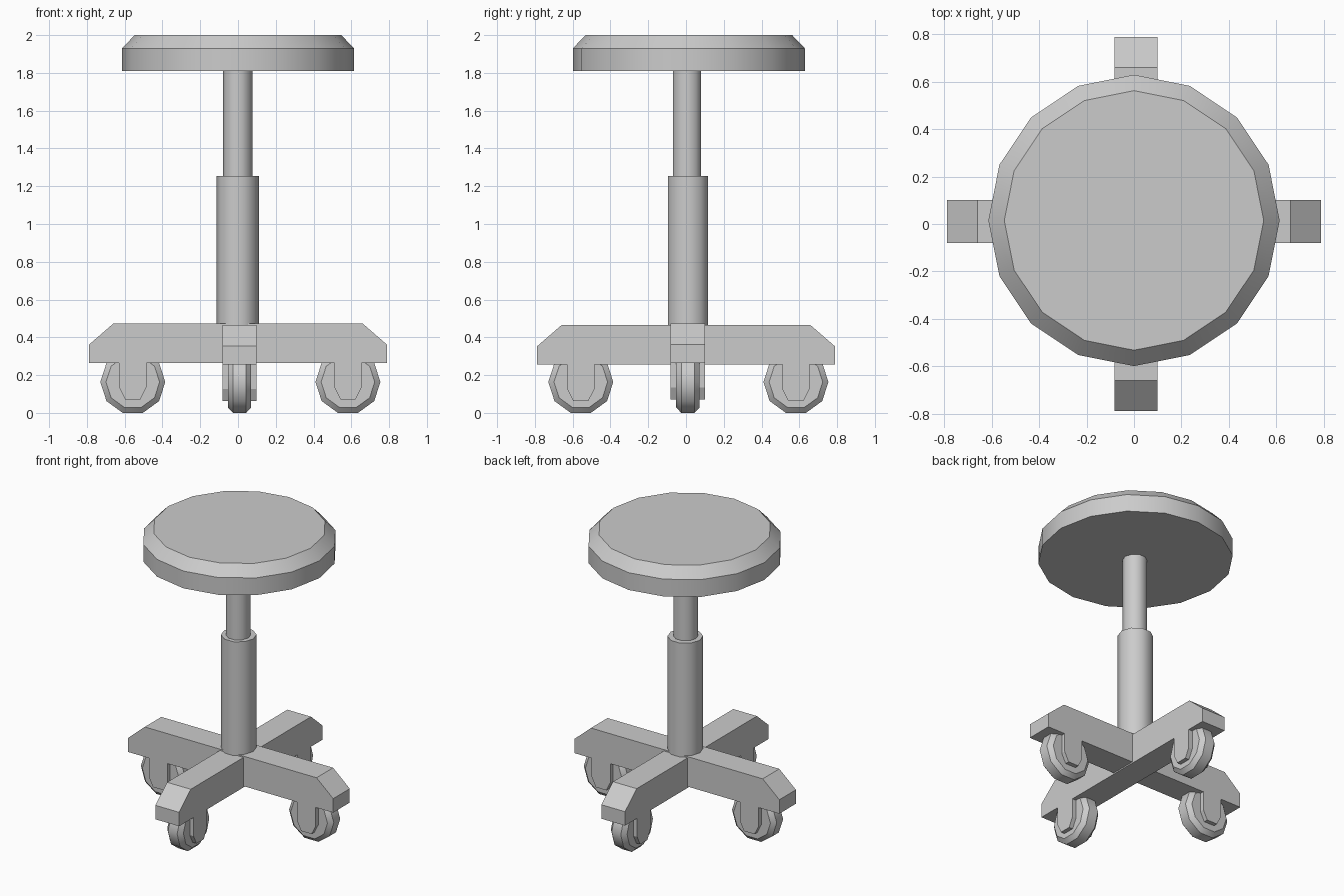
import bpy, bmesh, math
from mathutils import Matrix

if "Cube" in bpy.data.objects:
    bpy.data.objects.remove(bpy.data.objects["Cube"])


def finish(name, bm, smooth=None):
    bmesh.ops.recalc_face_normals(bm, faces=bm.faces)
    me = bpy.data.meshes.new(name)
    bm.to_mesh(me)
    bm.free()
    ob = bpy.data.objects.new(name, me)
    bpy.context.collection.objects.link(ob)
    if smooth:
        bpy.ops.object.select_all(action='DESELECT')
        bpy.context.view_layer.objects.active = ob
        ob.select_set(True)
        bpy.ops.object.shade_smooth_by_angle(angle=math.radians(smooth))
    return ob


def lathe(name, rings, sides, matrix, smooth=40):
    """Closed solid from (radius, height) rings around local z."""
    bm = bmesh.new()
    loops = [[bm.verts.new((r * math.cos(2 * math.pi * i / sides),
                            r * math.sin(2 * math.pi * i / sides), z))
              for i in range(sides)] for r, z in rings]
    for a, b in zip(loops, loops[1:]):
        for i in range(sides):
            j = (i + 1) % sides
            bm.faces.new((a[i], a[j], b[j], b[i]))
    bm.faces.new(loops[0])
    bm.faces.new(loops[-1])
    bm.transform(matrix)
    return finish(name, bm, smooth)


def plate(name, profile, y0, y1, matrix):
    """XZ profile extruded from y0 to y1."""
    bm = bmesh.new()
    face = bm.faces.new([bm.verts.new((x, y0, z)) for x, z in profile])
    geo = bmesh.ops.extrude_face_region(bm, geom=[face])['geom']
    bmesh.ops.translate(bm, vec=(0, y1 - y0, 0),
                        verts=[v for v in geo if isinstance(v, bmesh.types.BMVert)])
    bm.transform(matrix)
    return finish(name, bm)


# seat and telescoping column
lathe("seat", [(0.614, 1.81), (0.614, 1.93), (0.547, 2.0)], 16,
      Matrix.Translation((0, 0.015, 0)))
lathe("piston", [(0.078, 1.2), (0.078, 1.82)], 10, Matrix.Translation((-0.002, 0.006, 0)))
lathe("column", [(0.112, 0.46), (0.112, 1.255)], 10, Matrix.Translation((-0.002, 0.011, 0)))

ARM = [(-0.788, 0.265), (0.788, 0.265), (0.788, 0.362), (0.66, 0.473),
       (-0.66, 0.473), (-0.788, 0.362)]
FORK = [(-0.072, 0.275), (-0.072, 0.135), (-0.04, 0.072),
        (0.04, 0.072), (0.072, 0.135), (0.072, 0.275)]
WHEEL = [(0.142, -0.062), (0.172, -0.035), (0.172, 0.035), (0.142, 0.062)]

# crossed base arms, each with a caster near both ends
for label, frame in (
        ("side", Matrix.Translation((0, 0.01, 0))),
        ("depth", Matrix.Translation((0.008, 0, -0.009)) @ Matrix.Rotation(math.pi / 2, 4, 'Z'))):
    plate(label + "_arm", ARM, -0.091, 0.091, frame)
    for n, x in enumerate((-0.557, 0.582)):
        spot = frame @ Matrix.Translation((x, 0, 0))
        for s in (-1, 1):
            plate(f"{label}_fork_{n}_{'a' if s < 0 else 'b'}", FORK,
                  s * 0.06, s * 0.091, spot)
        lift = 0.1636 - frame.translation.z
        lathe(f"{label}_wheel_{n}", WHEEL, 10,
              spot @ Matrix.Translation((0, 0, lift)) @ Matrix.Rotation(math.pi / 2, 4, 'X'))
